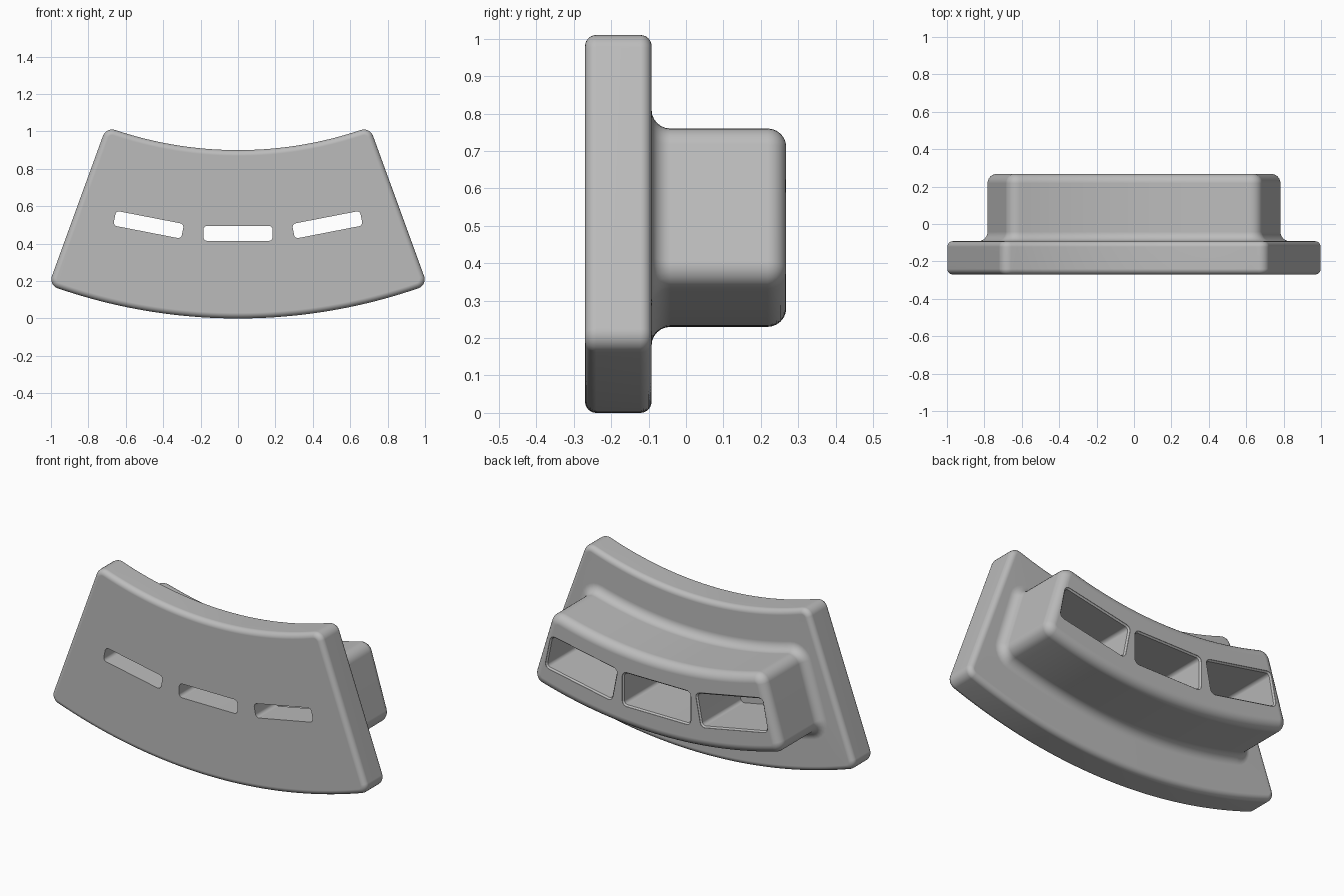
import bpy, bmesh
from math import sin, cos, pi, radians

CENTRE_Z = 2.96          # height of the axis the whole part curves around
SLOT_RADIUS = 2.505
CORNER_STEPS, ARC_STEPS, FILLET_STEPS = 6, 40, 6

if "Cube" in bpy.data.objects:
    bpy.data.objects.remove(bpy.data.objects["Cube"])

grey = bpy.data.materials.new("mid grey")
grey.use_nodes = True
colour = (0.5, 0.5, 0.5, 1)
grey.diffuse_color = colour
grey.node_tree.nodes["Principled BSDF"].inputs["Base Color"].default_value = colour


def corner(cx, cy, radius, start):
    """Quarter circle of points, counter-clockwise from the start angle."""
    angles = [start + pi / 2 * i / CORNER_STEPS for i in range(CORNER_STEPS + 1)]
    return [(cx + radius * cos(a), cy + radius * sin(a)) for a in angles]


def sector(r_in, r_out, half_angle, radius, inset):
    """Ring sector with rounded corners, moved inwards by an inset."""
    radius -= inset
    r_in, r_out = r_in + inset, r_out - inset
    right = corner(-inset - radius, r_in + radius, radius, -pi / 2)
    right += corner(-inset - radius, r_out - radius, radius, 0)
    polar = [(half_angle + w / r, r) for w, r in right]
    last = polar[-1][0]
    first = polar[0][0]
    outer = [(last - 2 * last * i / ARC_STEPS, r_out) for i in range(1, ARC_STEPS)]
    inner = [(-first + 2 * first * i / ARC_STEPS, r_in) for i in range(1, ARC_STEPS)]
    mirrored = [(-a, r) for a, r in reversed(polar)]
    return [(r * sin(a), CENTRE_Z - r * cos(a)) for a, r in polar + outer + mirrored + inner]


def rounded_box(width, height, radius, angle):
    """Rounded rectangle lying across the curve at the given angle."""
    w, h = width / 2 - radius, height / 2 - radius
    points = []
    for i, (sx, sy) in enumerate([(1, 1), (-1, 1), (-1, -1), (1, -1)]):
        points += corner(sx * w, sy * h, radius, i * pi / 2)
    c, s = cos(angle), sin(angle)
    x0, z0 = SLOT_RADIUS * s, CENTRE_Z - SLOT_RADIUS * c
    return [(x0 + x * c - z * s, z0 + x * s + z * c) for x, z in points]


def loft(name, rings):
    """Join outlines given as (y, points) into one closed solid."""
    bm = bmesh.new()
    loops = [[bm.verts.new((x, y, z)) for x, z in points] for y, points in rings]
    for a, b in zip(loops, loops[1:]):
        for i in range(len(a)):
            j = (i + 1) % len(a)
            bm.faces.new((a[i], a[j], b[j], b[i]))
    bm.faces.new(loops[0])
    bm.faces.new(loops[-1])
    bmesh.ops.recalc_face_normals(bm, faces=bm.faces)
    mesh = bpy.data.meshes.new(name)
    bm.to_mesh(mesh)
    bm.free()
    mesh.materials.append(grey)
    obj = bpy.data.objects.new(name, mesh)
    bpy.context.collection.objects.link(obj)
    return obj


def fillet(y, radius, start):
    """Inset and y pairs around a rounded edge centred at y."""
    angles = [start + pi / 2 * i / FILLET_STEPS for i in range(FILLET_STEPS + 1)]
    return [(radius * (1 - cos(a)), y + radius * sin(a)) for a in angles]


# Curved flange plate with rounded front and back edges
FRONT, STEP, BACK = -0.27, -0.092, 0.268
plate_edges = fillet(FRONT + 0.03, 0.03, -pi / 2) + fillet(STEP - 0.03, 0.03, 0)
rings = [(y, sector(2.06, 2.96, radians(20), 0.05, d)) for d, y in plate_edges]

# Curved boss: flared root, straight wall, rounded back edge
root = [(-d, y) for d, y in fillet(STEP + 0.05, 0.05, -pi / 2)]
for d, y in root + fillet(BACK - 0.05, 0.05, 0):
    rings.append((y, sector(2.285, 2.73, radians(17), 0.06, d)))
body = loft("curved_bracket", rings)

# Three stepped openings: a wide pocket behind a narrow front slot
bpy.context.view_layer.objects.active = body
for angle in (-11, 0, 11):
    a = radians(angle)
    slot = rounded_box(0.37, 0.08, 0.02, a)
    pocket = rounded_box(0.42, 0.18, 0.02, a)
    rim = rounded_box(0.436, 0.196, 0.028, a)
    cutter = loft("opening_cutter", [(-0.4, slot), (-0.09, slot), (-0.09, pocket),
                                     (BACK - 0.01, pocket), (BACK - 0.002, rim), (0.4, rim)])
    cutter.hide_render = True
    cut = body.modifiers.new("opening", "BOOLEAN")
    cut.operation, cut.solver, cut.object = "DIFFERENCE", "EXACT", cutter
    bpy.ops.object.modifier_apply(modifier=cut.name)
    bpy.data.objects.remove(cutter)

# Smooth fillets, crisp slot edges, flat large faces
bpy.ops.object.select_all(action="DESELECT")
body.select_set(True)
bpy.ops.object.shade_smooth_by_angle(angle=radians(35))
weighted = body.modifiers.new("flat_faces", "WEIGHTED_NORMAL")
weighted.keep_sharp = True
